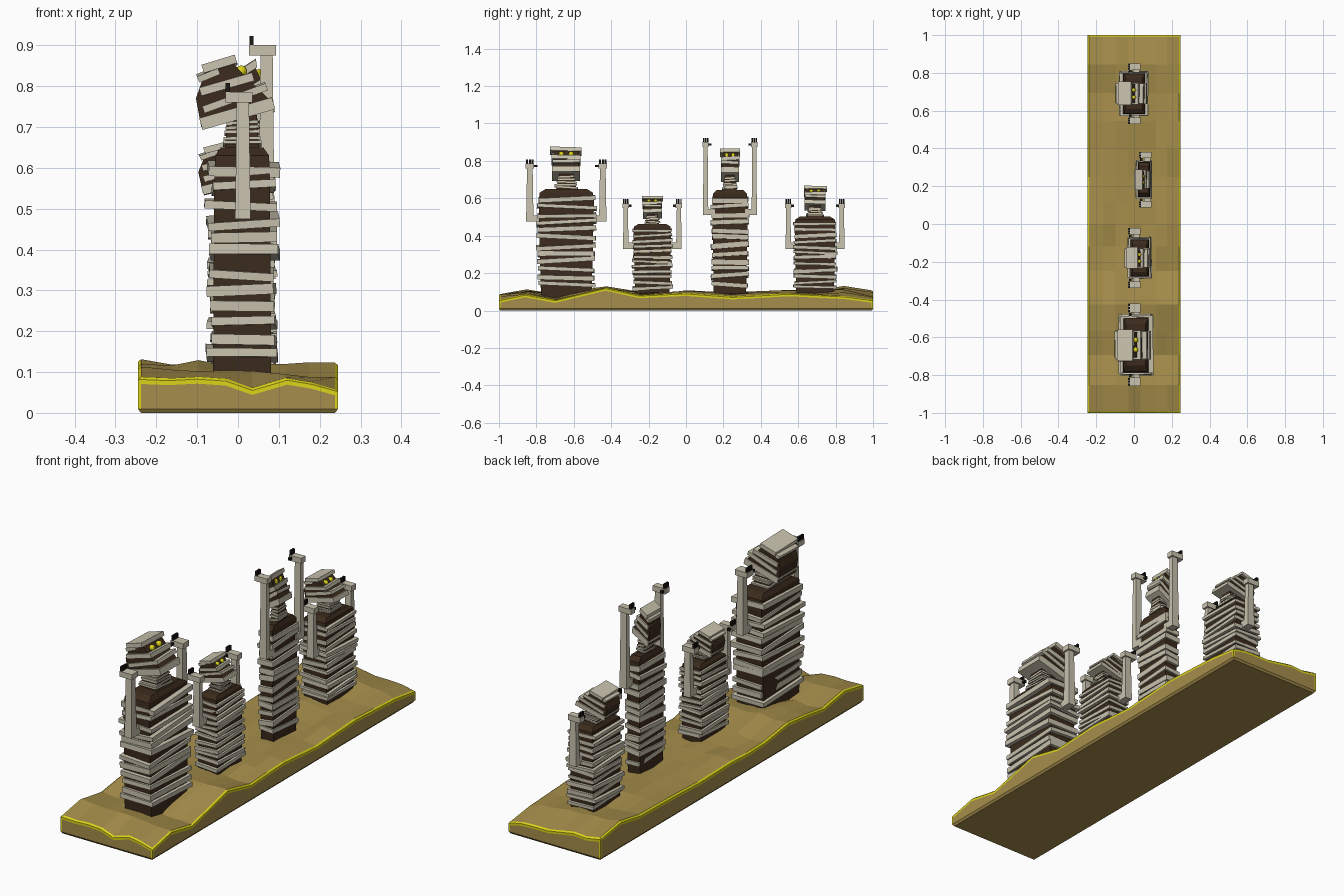
import bpy, bmesh, random
from math import radians
from mathutils import Matrix, Vector

if "Cube" in bpy.data.objects:
    bpy.data.objects.remove(bpy.data.objects["Cube"])

random.seed(4)


def material(name, rgb):
    m = bpy.data.materials.new(name)
    m.diffuse_color = (*rgb, 1)
    m.use_nodes = True
    m.node_tree.nodes["Principled BSDF"].inputs["Base Color"].default_value = m.diffuse_color
    return m


SAND = material("sand", (0.38, 0.27, 0.07))
YELLOW = material("yellow", (0.72, 0.66, 0.01))
CLOTH = material("cloth", (0.58, 0.54, 0.42))
DARK = material("dark_core", (0.045, 0.024, 0.012))
BLACK = material("black", (0.012, 0.01, 0.008))


def finish(bm, name, mats, matrix=Matrix()):
    bmesh.ops.transform(bm, matrix=matrix, verts=bm.verts)
    bmesh.ops.recalc_face_normals(bm, faces=bm.faces)
    me = bpy.data.meshes.new(name)
    bm.to_mesh(me)
    bm.free()
    for m in mats:
        me.materials.append(m)
    ob = bpy.data.objects.new(name, me)
    bpy.context.collection.objects.link(ob)
    return ob


def box(bm, c, size, pitch=0, roll=0, yaw=0):
    # pitch raises the +x end, roll tilts along y
    rot = (Matrix.Rotation(radians(yaw), 4, 'Z') @ Matrix.Rotation(radians(-pitch), 4, 'Y')
           @ Matrix.Rotation(radians(roll), 4, 'X'))
    bmesh.ops.create_cube(bm, size=1, matrix=Matrix.Translation(c) @ rot @ Matrix.Diagonal((*size, 1)))


def loft(bm, sections):
    # stack of rectangles given as (x, z, half x, half y)
    rings = [[bm.verts.new((x + i * hx, j * hy, z)) for i, j in ((-1, -1), (1, -1), (1, 1), (-1, 1))]
             for x, z, hx, hy in sections]
    for a, b in zip(rings, rings[1:]):
        for k in range(4):
            bm.faces.new((a[k], a[k - 3], b[k - 3], b[k]))
    bm.faces.new(rings[0][::-1])
    bm.faces.new(rings[-1])


def interp(pts, t):
    for (a, u), (b, v) in zip(pts, pts[1:]):
        if t <= b:
            return u + (v - u) * (t - a) / (b - a)
    return pts[-1][1]


# --- sandy base: uneven top, yellow rim band, solid sides ---
RIGHT = [(-1, .055), (-.86, .085), (-.7, .055), (-.43, .12), (-.25, .08), (0, .092),
         (.25, .073), (.55, .09), (.85, .075), (1, .055)]
LEFT = [(-1, .085), (-.86, .11), (-.7, .085), (-.45, .12), (-.2, .085), (0, .095),
        (.25, .09), (.5, .1), (.68, .1), (.86, .13), (1, .105)]
FRONT = [(-.245, .085), (-.17, .082), (-.05, .088), (.035, .058), (.12, .083), (.18, .073), (.245, .055)]
XS = [-.245, -.17, -.1, -.03, .035, .12, .18, .245]
YS = [-1, -.86, -.7, -.57, -.43, -.25, -.12, 0, .12, .25, .4, .55, .7, .85, 1]


def height(i, j):
    x, y = XS[i], YS[j]
    t = (x + .245) / .49
    h = interp(LEFT, y) * (1 - t) + interp(RIGHT, y) * t
    if j == 0:
        return interp(FRONT, x)
    return h + (random.uniform(-.008, .012) if 0 < i < len(XS) - 1 else 0)


bm = bmesh.new()
nx, ny = len(XS), len(YS)
H = [[height(i, j) for j in range(ny)] for i in range(nx)]
g = [[bm.verts.new((XS[i] * .967, YS[j] * .992, H[i][j] + .003)) for j in range(ny)] for i in range(nx)]
for i in range(nx - 1):
    for j in range(ny - 1):
        bm.faces.new((g[i][j], g[i + 1][j], g[i + 1][j + 1], g[i][j + 1]))
edge = ([(i, 0) for i in range(nx)] + [(nx - 1, j) for j in range(1, ny)]
        + [(i, ny - 1) for i in range(nx - 2, -1, -1)] + [(0, j) for j in range(ny - 2, 0, -1)])
rings = [[g[i][j] for i, j in edge]]
for grow, low in ((1, .003), (1, .014)):
    rings.append([bm.verts.new((XS[i] * grow, YS[j] * grow, H[i][j] - low)) for i, j in edge])
rings.append([bm.verts.new((XS[i], YS[j], .01)) for i, j in edge])
rings.append([bm.verts.new((XS[i] * .97, YS[j] * .993, 0)) for i, j in edge])
for r, (a, b) in enumerate(zip(rings, rings[1:])):
    for k in range(len(edge)):
        f = bm.faces.new((a[k - 1], a[k], b[k], b[k - 1]))
        f.material_index = 1 if r in (0, 1) else 0
bm.faces.new(rings[-1])
finish(bm, "sand_base", [SAND, YELLOW])

# yellow corner edges of the base
bm = bmesh.new()
for i, x in ((0, -.2415), (-1, .2415)):
    for j, y in ((0, -.9965), (-1, .9965)):
        top = H[i][j] - .006
        box(bm, (x, y, top / 2 + .005), (.0075, .0075, top - .01))
finish(bm, "base_corner_edges", [YELLOW])


def figure(n, cx, cy, sx, sy, sz, arm_x, arm_y, arm_lo, arm_hi, a):
    M = (Matrix.Translation((cx, cy, .09)) @ Matrix.Diagonal((sx, sy, sz, 1))
         @ Matrix.Translation((0, 0, -.09)))

    # dark torso, neck and wedge-shaped head
    bm = bmesh.new()
    loft(bm, [(0, .06, .07, .133), (0, .13, .071, .137), (0, .58, .068, .148),
              (0, .63, .066, .142), (0, .65, .052, .11)])
    loft(bm, [(0, .645, .042, .055), (0, .73, .036, .038)])
    prof = [(-.1, .70), (.062, .748), (.068, .766), (.0, .832), (-.025, .86), (-.085, .85), (-.113, .77)]
    vs = [bm.verts.new((x, -.068, z)) for x, z in prof]
    ext = bmesh.ops.extrude_face_region(bm, geom=[bm.faces.new(vs)])
    bmesh.ops.translate(bm, vec=(0, .136, 0),
                        verts=[v for v in ext['geom'] if isinstance(v, bmesh.types.BMVert)])
    finish(bm, f"dark_body_{n}", [DARK], M)

    # body wraps
    bm = bmesh.new()
    R = random.uniform
    for k in range(12):
        box(bm, (R(-.004, .006), R(-.004, .004), .14 + k * .0415 + R(-.006, .006)),
            (R(.153, .178), R(.298, .322), R(.019, .027)), R(-4, 4), R(-3.5, 3.5), R(-1.5, 1.5))
    # neck wraps
    for k in range(5):
        box(bm, (0, R(-.003, .003), .659 + k * .0135), (.094 - k * .004, .128 - k * .01, .008), R(-5, 5), R(-4, 4))
    # head wraps, tipped back and stepped
    for x, z, l, w, t, p in ((-.012, .733, .185, .15, .03, 16), (-.018, .772, .165, .146, .018, 20),
                             (-.037, .803, .135, .154, .021, 16), (-.083, .829, .055, .15, .016, 22),
                             (-.055, .852, .085, .168, .021, 17)):
        box(bm, (x, R(-.003, .003), z), (l, w, t), p, R(-2.5, 2.5))
    finish(bm, f"wraps_{n}", [CLOTH], M)

    # eyes
    bm = bmesh.new()
    for s in (-1, 1):
        bmesh.ops.create_uvsphere(bm, u_segments=12, v_segments=8, radius=.0145,
                                  matrix=Matrix.Translation((-.002, s * .026, .836)))
    finish(bm, f"eyes_{n}", [YELLOW], M)

    # raised arms, hands and dark fingers
    arm, fing = bmesh.new(), bmesh.new()
    inner = .14 * sy
    for s in (-1, 1):
        y = s * arm_y
        before = len(arm.verts)
        loft(arm, [(.012, arm_lo, .019, .02 * a), (.012, arm_hi, .015, .015 * a)])
        arm.verts.ensure_lookup_table()
        for v in arm.verts[before:]:
            v.co.y += y
        box(arm, (.012, s * (arm_y + inner) / 2, arm_lo + .017), (.036, arm_y - inner + .02, .034))
        box(arm, (.002, y, arm_hi + .010), (.066, .046 * a, .026))
        for d in (-1, 0, 1):
            box(fing, (-.025, y + d * .015 * a, arm_hi + .033), (.01, .0105 * a, .024))
        box(fing, (-.02, y - s * .032 * a, arm_hi + .010), (.012, .02 * a, .012))
    A = Matrix.Translation((arm_x, cy, 0))
    finish(arm, f"arms_{n}", [CLOTH], A)
    finish(fing, f"fingers_{n}", [BLACK], A)


# four figures of different build, all facing +x
figure(1, .01, -.64, 1, 1, 1, 0, .195, .475, .763, 1)
figure(2, .03, -.18, .72, .68, .665, 0, .142, .33, .55, .75)
figure(3, .052, .235, .47, .64, .99, .058, .13, .51, .878, .72)
figure(4, 0, .69, .86, .74, .735, 0, .143, .33, .55, .75)
